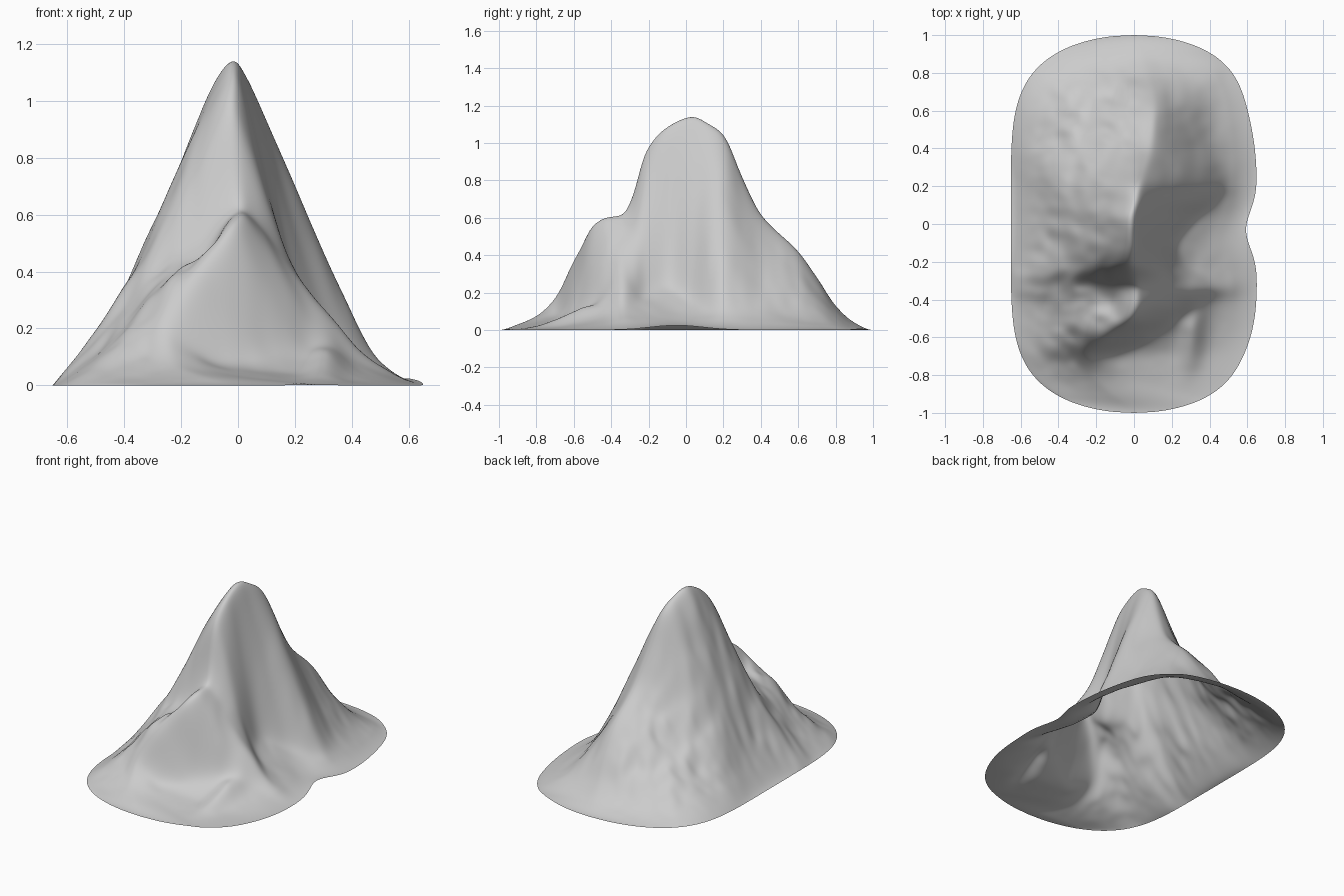
import bpy, bmesh, math
from mathutils import Vector, noise

if "Cube" in bpy.data.objects:
    bpy.data.objects.remove(bpy.data.objects["Cube"])

# Cross-sections front to back:
# y, crest x, crest z, left falloff, x where the right face lands, right skirt height
SECTIONS = [
    (-1.00, 0.00, 0.00, 1.0, 0.40, 0.00),
    (-0.90, -0.12, 0.03, 0.7, 0.30, 0.025),
    (-0.80, -0.22, 0.075, 0.8, 0.15, 0.06),
    (-0.70, -0.25, 0.17, 0.9, 0.00, 0.10),
    (-0.60, -0.14, 0.38, 1.15, 0.12, 0.17),
    (-0.50, -0.02, 0.57, 1.2, 0.24, 0.23),
    (-0.42, 0.01, 0.61, 1.15, 0.37, 0.28),
    (-0.34, 0.01, 0.62, 0.97, 0.47, 0.38),
    (-0.28, -0.01, 0.73, 1.0, 0.40, 0.42),
    (-0.22, -0.02, 0.95, 1.25, 0.30, 0.42),
    (-0.10, -0.01, 1.09, 1.38, 0.25, 0.43),
    (0.04, -0.01, 1.145, 1.45, 0.34, 0.43),
    (0.13, 0.01, 1.10, 1.4, 0.44, 0.43),
    (0.20, 0.02, 1.05, 1.35, 0.485, 0.43),
    (0.30, 0.05, 0.82, 1.15, 0.475, 0.40),
    (0.40, 0.08, 0.62, 1.0, 0.45, 0.34),
    (0.60, 0.10, 0.42, 0.95, 0.41, 0.22),
    (0.70, 0.09, 0.28, 0.9, 0.42, 0.17),
    (0.80, 0.06, 0.13, 0.8, 0.46, 0.09),
    (0.90, 0.03, 0.04, 0.8, 0.42, 0.03),
    (1.00, 0.00, 0.00, 1.0, 0.40, 0.00),
]


def section(y):
    """Smoothly blended section values at y (monotone cubic)."""
    n = len(SECTIONS)
    i = 0
    while i < n - 2 and y > SECTIONS[i + 1][0]:
        i += 1
    a, b = SECTIONS[i], SECTIONS[i + 1]
    h = b[0] - a[0]
    s = (y - a[0]) / h

    def slope(k, c):
        if k == 0 or k == n - 1:
            return 0.0
        p, q, r = SECTIONS[k - 1], SECTIONS[k], SECTIONS[k + 1]
        d0 = (q[c] - p[c]) / (q[0] - p[0])
        d1 = (r[c] - q[c]) / (r[0] - q[0])
        return 0.0 if d0 * d1 <= 0 else 2 * d0 * d1 / (d0 + d1)

    return [(2*s**3 - 3*s**2 + 1) * a[c] + (s**3 - 2*s**2 + s) * h * slope(i, c)
            + (3*s**2 - 2*s**3) * b[c] + (s**3 - s**2) * h * slope(i + 1, c)
            for c in range(1, 6)]


def bump(d, w):
    return math.exp(-(d / w) ** 2)


def edges(y):
    """Left and right limits of the rounded footprint."""
    w = 0.652 * math.sqrt(max(0.0, 1 - abs(y) ** 5))
    return -w, w * (1 - 0.09 * bump(y + 0.03, 0.14) - 0.04 * bump(y - 0.65, 0.25)
                    - 0.03 * bump(y + 0.75, 0.2))


def soft(d, e):
    return math.sqrt(d * d + e * e) - e


def height(x, y, sec, lo, hi):
    cx, cz, pl, foot, skirt = sec
    right = x > cx
    span = (hi - cx) if right else (cx - lo)
    t = min(1.0, abs(x - cx) / max(span, 1e-5))
    fade = min(1.0, (1 - t) * 5) * min(1.0, (1 - abs(y)) * 4)
    if right:
        # steep straight face meeting a gentle skirt
        face = cz * (1 - soft(x - cx, 0.025) / (foot - cx))
        base = skirt * (1 - t) ** 1.35
        k = 0.07 * fade * min(1.0, cz * 2) * min(1.0, t * 8)
        z = 0.5 * (face + base + math.sqrt((face - base) ** 2 + k * k))
    else:
        s = soft(t, 0.1) / soft(1.0, 0.1)
        z = cz * max(0.0, 1 - s) ** pl
    # low spur at the front right
    z += 0.05 * bump(x - 0.31 - 0.12 * (y + 0.6), 0.06) * bump(y + 0.58, 0.17) * fade
    # hollow beside the front summit
    z -= 0.07 * bump(x + 0.11, 0.07) * bump(y + 0.42, 0.12)
    # eroded gullies, rougher on the left flank
    rough = min(1.0, max(0.0, z) * 4) * fade * min(1.0, t * 5)
    amp = 0.034 if not right else 0.012
    z += amp * rough * noise.noise(Vector((x * 7, y * 9 + x * 3, 2.3)))
    z += 0.6 * amp * rough * noise.noise(Vector((x * 14, y * 17, 7.1)))
    # slightly lifted rim on the right
    if right:
        z += 0.025 * t ** 6 * bump(y + 0.05, 0.2)
    return max(0.0, z)


# Mountain surface: an open sheet lofted through the sections
ROWS, COLS = 220, 160
bm = bmesh.new()
grid = []
for j in range(ROWS + 1):
    v = -1 + 2 * j / ROWS
    y = 0.5 * v + 0.5 * math.sin(v * math.pi / 2)
    sec, (lo, hi) = section(y), edges(y)
    row = []
    for i in range(COLS + 1):
        x = lo + (hi - lo) * i / COLS
        row.append(bm.verts.new((x, y, height(x, y, sec, lo, hi))))
    grid.append(row)
for j in range(ROWS):
    for i in range(COLS):
        bm.faces.new((grid[j][i], grid[j][i + 1], grid[j + 1][i + 1], grid[j + 1][i]))

# Soften the crest and section joins
inner = [v for v in bm.verts if not v.is_boundary]
for _ in range(10):
    bmesh.ops.smooth_vert(bm, verts=inner, factor=0.5,
                          use_axis_x=False, use_axis_y=False, use_axis_z=True)
bmesh.ops.remove_doubles(bm, verts=bm.verts[:], dist=1e-5)

mesh = bpy.data.meshes.new("mountain")
bm.to_mesh(mesh)
bm.free()
mesh.polygons.foreach_set("use_smooth", [True] * len(mesh.polygons))
mountain = bpy.data.objects.new("mountain", mesh)
bpy.context.collection.objects.link(mountain)
